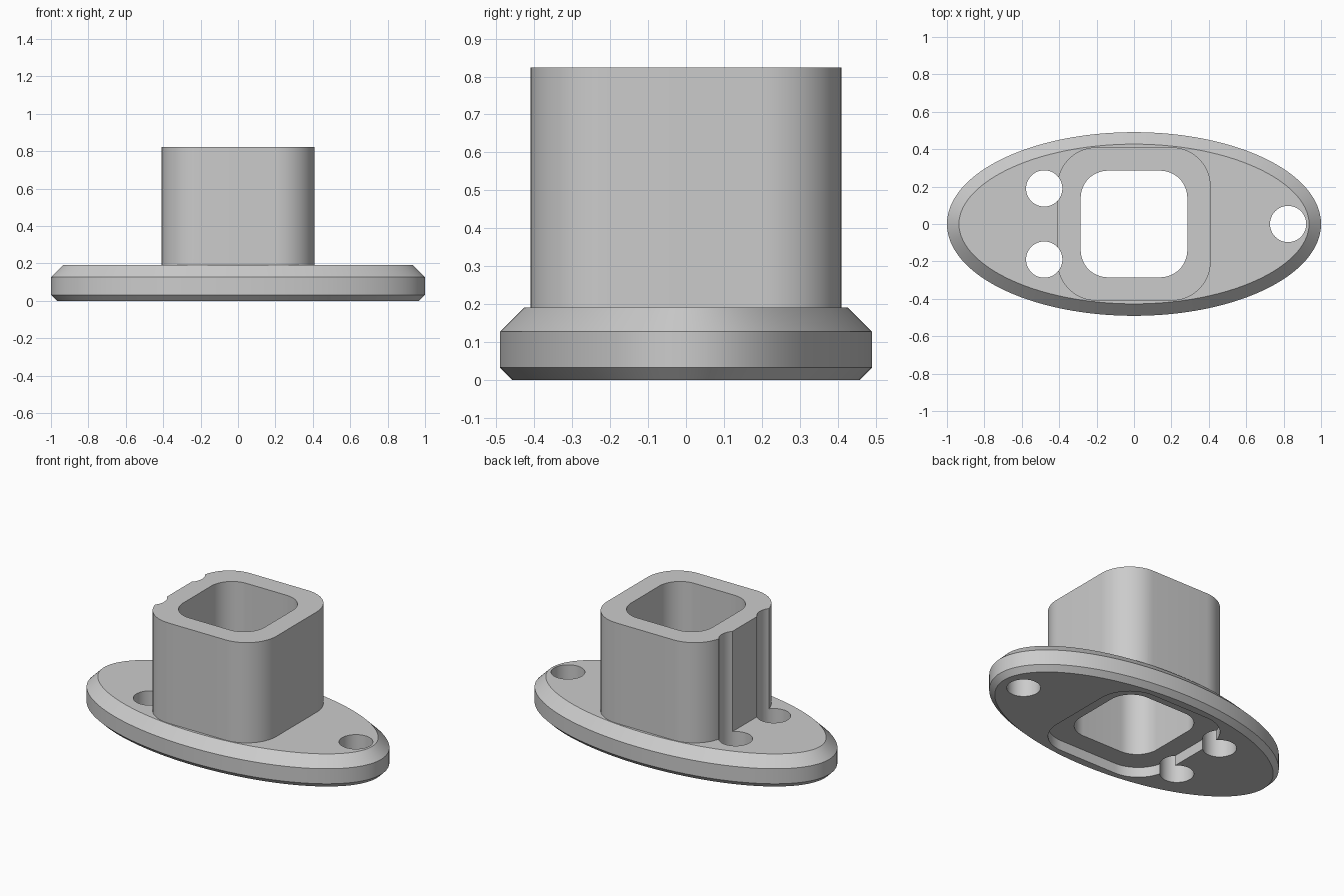
import bpy, bmesh, math

cube = bpy.data.objects.get("Cube")
if cube:
    bpy.data.objects.remove(cube, do_unlink=True)

grey = bpy.data.materials.new("light grey")
grey.use_nodes = True
grey.diffuse_color = (0.6, 0.6, 0.6, 1)
grey.node_tree.nodes["Principled BSDF"].inputs["Base Color"].default_value = (0.6, 0.6, 0.6, 1)


def ellipse(a, b, inset=0, n=128):
    """Ellipse outline moved inwards along its normals."""
    points = []
    for i in range(n):
        t = math.tau * i / n
        c, s = math.cos(t), math.sin(t)
        length = math.hypot(b * c, a * s)
        points.append((a * c - inset * b * c / length, b * s - inset * a * s / length))
    return points


def rounded_square(half, radius, steps=16):
    points = []
    for k, (sx, sy) in enumerate([(1, 1), (-1, 1), (-1, -1), (1, -1)]):
        for i in range(steps + 1):
            t = math.pi / 2 * (k + i / steps)
            points.append((sx * (half - radius) + radius * math.cos(t),
                           sy * (half - radius) + radius * math.sin(t)))
    return points


def circle(x, y, radius, n=48):
    return [(x + radius * math.cos(math.tau * i / n),
             y + radius * math.sin(math.tau * i / n)) for i in range(n)]


def loft(name, layers):
    """Closed solid through (outline, z) layers with equal point counts."""
    bm = bmesh.new()
    rings = [[bm.verts.new((x, y, z)) for x, y in outline] for outline, z in layers]
    n = len(rings[0])
    bm.faces.new(rings[0][::-1])
    bm.faces.new(rings[-1])
    for low, high in zip(rings, rings[1:]):
        for i in range(n):
            j = (i + 1) % n
            bm.faces.new((low[i], low[j], high[j], high[i]))
    bmesh.ops.recalc_face_normals(bm, faces=bm.faces)
    mesh = bpy.data.meshes.new(name)
    bm.to_mesh(mesh)
    bm.free()
    mesh.materials.append(grey)
    obj = bpy.data.objects.new(name, mesh)
    bpy.context.collection.objects.link(obj)
    return obj


def combine(target, other, operation):
    """Apply a boolean and discard the helper solid."""
    mod = target.modifiers.new(operation.lower(), 'BOOLEAN')
    mod.operation, mod.object, mod.solver = operation, other, 'EXACT'
    bpy.context.view_layer.objects.active = target
    bpy.ops.object.modifier_apply(modifier=mod.name)
    bpy.data.objects.remove(other, do_unlink=True)


BASE_TOP, TOP, RECESS = 0.191, 0.824, 0.064

# Oval flange with chamfered rims, joined to the square socket
flange = loft("flanged_socket", [
    (ellipse(1, 0.491, 0.032), 0),
    (ellipse(1, 0.491), 0.032),
    (ellipse(1, 0.491), BASE_TOP - 0.064),
    (ellipse(1, 0.491, 0.064), BASE_TOP)])
outer = rounded_square(0.41, 0.21)
combine(flange, loft("socket", [(outer, 0.1), (outer, TOP)]), 'UNION')

# Recess below and square bore through the socket
combine(flange, loft("recess_cutter", [(outer, -0.1), (outer, RECESS)]), 'DIFFERENCE')
inner = rounded_square(0.285, 0.145)
combine(flange, loft("bore_cutter", [(inner, -0.2), (inner, 1)]), 'DIFFERENCE')

# Three screw holes, two of which notch the socket wall
for x, y in [(0.824, 0), (-0.48, 0.19), (-0.48, -0.19)]:
    hole = circle(x, y, 0.097)
    combine(flange, loft("screw_hole_cutter", [(hole, -0.3), (hole, 1.1)]), 'DIFFERENCE')

bpy.ops.object.select_all(action='DESELECT')
flange.select_set(True)
bpy.context.view_layer.objects.active = flange
bpy.ops.object.shade_smooth_by_angle(angle=math.radians(30))
